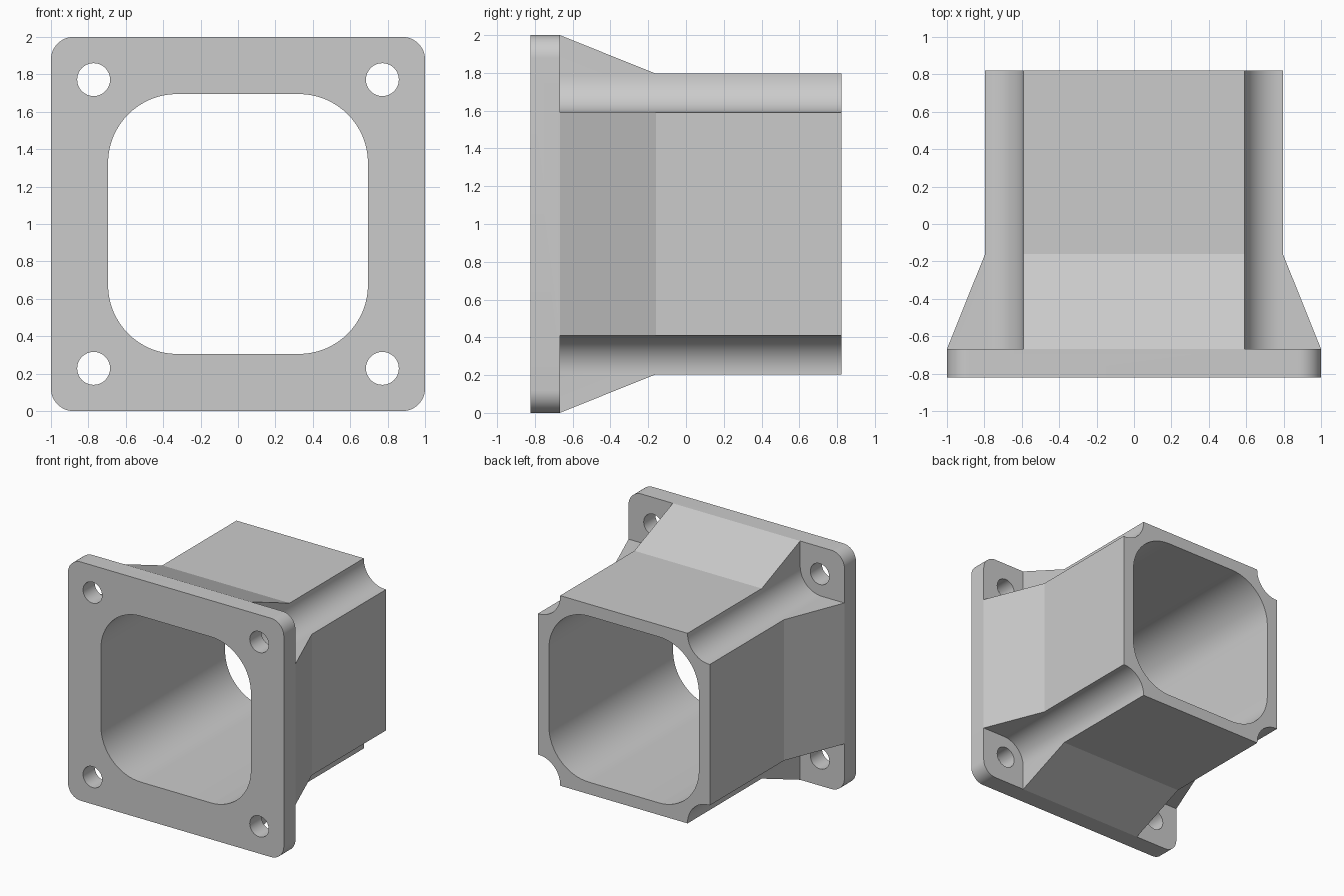
import bpy, bmesh
from math import sin, cos, pi

if "Cube" in bpy.data.objects:
    bpy.data.objects.remove(bpy.data.objects["Cube"])

grey = bpy.data.materials.new("plain grey")
grey.use_nodes = True
colour = (0.6, 0.6, 0.6, 1)
grey.diffuse_color = colour
grey.node_tree.nodes["Principled BSDF"].inputs["Base Color"].default_value = colour

BACK, FLANGE_BACK, FLARE_END = 0.822, -0.668, -0.16
CORNERS = [(sx, sz) for sx in (-1, 1) for sz in (-1, 1)]


def rounded_square(half, radius, steps=12):
    """Outline of a rounded square, counter-clockwise."""
    points = []
    for quarter in range(4):
        mid = pi / 4 + quarter * pi / 2
        cx = (half - radius) * (1 if cos(mid) > 0 else -1)
        cz = (half - radius) * (1 if sin(mid) > 0 else -1)
        for i in range(steps + 1):
            a = quarter * pi / 2 + i / steps * pi / 2
            points.append((cx + radius * cos(a), cz + radius * sin(a)))
    return points


def add_loft(bm, sections, centre=(0, 0)):
    """Closed solid through (y, outline) sections, centred on an x, z point."""
    rings = [[bm.verts.new((centre[0] + x, y, 1 + centre[1] + z)) for x, z in outline]
             for y, outline in sections]
    for a, b in zip(rings, rings[1:]):
        for i in range(len(a)):
            j = (i + 1) % len(a)
            bm.faces.new((a[i], a[j], b[j], b[i]))
    bm.faces.new(rings[0])
    bm.faces.new(rings[-1])


def make_object(name, lofts):
    bm = bmesh.new()
    for sections, centre in lofts:
        add_loft(bm, sections, centre)
    bmesh.ops.recalc_face_normals(bm, faces=bm.faces)
    mesh = bpy.data.meshes.new(name)
    bm.to_mesh(mesh)
    bm.free()
    mesh.materials.append(grey)
    obj = bpy.data.objects.new(name, mesh)
    bpy.context.collection.objects.link(obj)
    return obj


def prism(outline, y0, y1):
    return [(y0, outline), (y1, outline)]


# Flange, flare and sleeve as one solid
housing = make_object("flanged_housing", [([
    (-BACK, rounded_square(1, 0.12)),
    (FLANGE_BACK, rounded_square(1, 0.12)),
    (FLARE_END, rounded_square(0.796, 0.1)),
    (BACK, rounded_square(0.796, 0.1))], (0, 0))])

# Corner channels, central bore and bolt holes
channel = prism(rounded_square(0.4, 0.2), FLANGE_BACK, 1)
bore = prism(rounded_square(0.695, 0.37, 16), -1, 1)
hole = prism(rounded_square(0.088, 0.088, 8)[:], -1, -0.5)
# Drop the repeated points of the full circle
hole = [(y, [p for i, p in enumerate(o) if i % 9 != 8]) for y, o in hole]

cutters = [
    make_object("channel_cutter", [(channel, (0.99 * sx, 0.99 * sz)) for sx, sz in CORNERS]),
    make_object("bore_cutter", [(bore, (0, 0))]),
    make_object("bolt_hole_cutter", [(hole, (0.772 * sx, 0.772 * sz)) for sx, sz in CORNERS]),
]

bpy.ops.object.select_all(action="DESELECT")
housing.select_set(True)
bpy.context.view_layer.objects.active = housing
for cutter in cutters:
    mod = housing.modifiers.new(cutter.name, "BOOLEAN")
    mod.operation = "DIFFERENCE"
    mod.solver = "EXACT"
    mod.object = cutter
    bpy.ops.object.modifier_apply(modifier=mod.name)
for cutter in cutters:
    bpy.data.objects.remove(cutter)

bpy.ops.object.shade_smooth_by_angle(angle=pi / 9)
